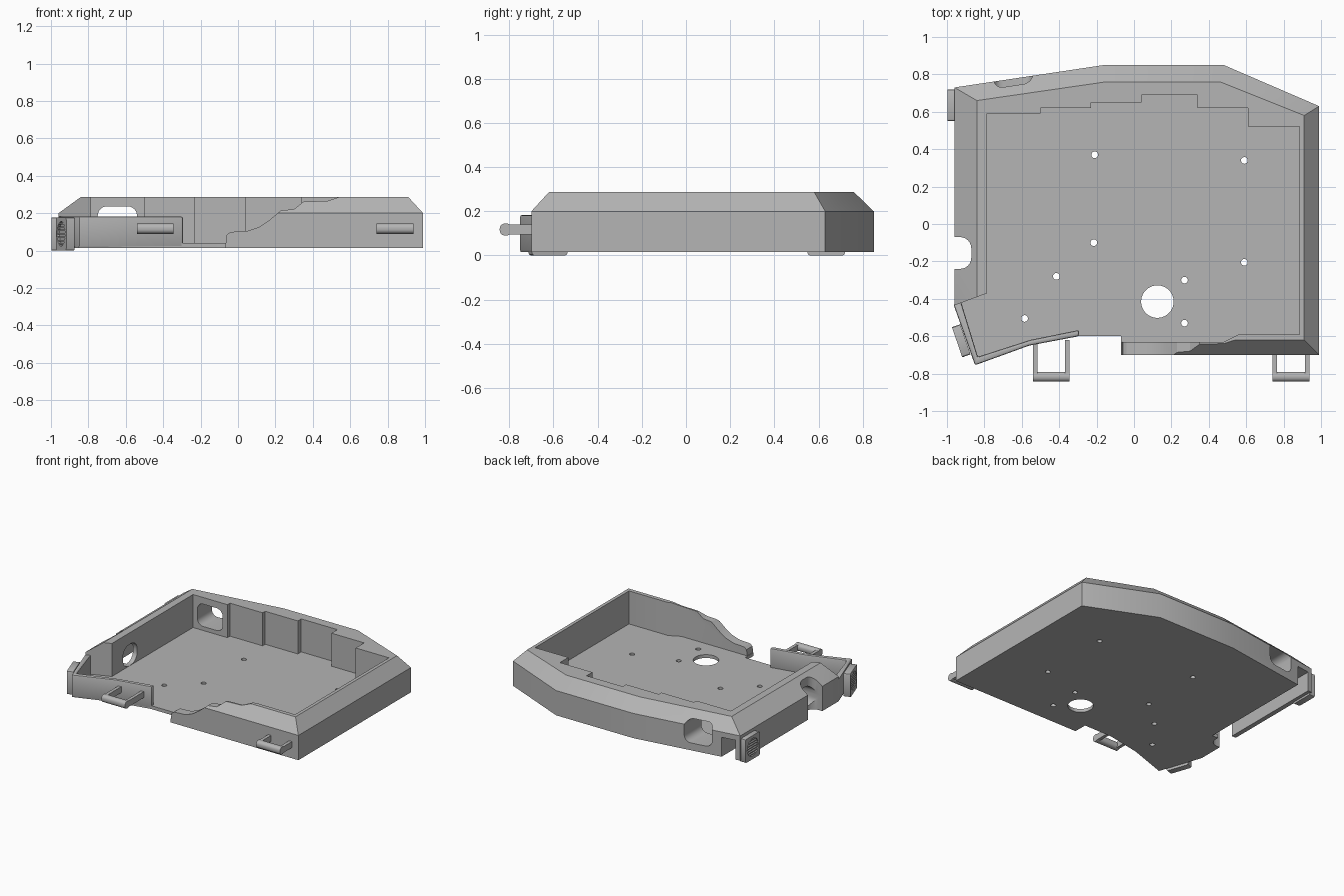
import bpy, bmesh, math
from mathutils import Matrix, Vector

if "Cube" in bpy.data.objects:
    bpy.data.objects.remove(bpy.data.objects["Cube"], do_unlink=True)

grey = bpy.data.materials.new("plain grey")
grey.use_nodes = True
COLOR = (0.46, 0.46, 0.46, 1)
grey.diffuse_color = COLOR
grey.node_tree.nodes["Principled BSDF"].inputs["Base Color"].default_value = COLOR


def loft(name, rings):
    """Closed solid through rings of equal length."""
    bm = bmesh.new()
    vs = [[bm.verts.new(p) for p in r] for r in rings]
    n = len(vs[0])
    for a, b in zip(vs, vs[1:]):
        for i in range(n):
            j = (i + 1) % n
            bm.faces.new((a[i], a[j], b[j], b[i]))
    bm.faces.new(vs[0][::-1])
    bm.faces.new(vs[-1])
    bmesh.ops.recalc_face_normals(bm, faces=bm.faces)
    me = bpy.data.meshes.new(name)
    bm.to_mesh(me)
    bm.free()
    me.materials.append(grey)
    ob = bpy.data.objects.new(name, me)
    bpy.context.collection.objects.link(ob)
    return ob


def prism(name, pts, lo, hi, axis="z"):
    put = {"x": lambda p, t: (t, p[0], p[1]),
           "y": lambda p, t: (p[0], t, p[1]),
           "z": lambda p, t: (p[0], p[1], t)}[axis]
    return loft(name, [[put(p, t) for p in pts] for t in (lo, hi)])


def box(name, lo, hi):
    return prism(name, [(lo[0], lo[1]), (hi[0], lo[1]), (hi[0], hi[1]), (lo[0], hi[1])], lo[2], hi[2])


def circle(x, y, r, n=24):
    return [(x + r * math.cos(math.tau * i / n), y + r * math.sin(math.tau * i / n)) for i in range(n)]


def rounded(x0, y0, x1, y1, r, n=6):
    pts = []
    for k, (cx, cy) in enumerate([(x1 - r, y1 - r), (x0 + r, y1 - r), (x0 + r, y0 + r), (x1 - r, y0 + r)]):
        for i in range(n + 1):
            a = math.pi / 2 * (k + i / n)
            pts.append((cx + r * math.cos(a), cy + r * math.sin(a)))
    return pts


def bake(ob):
    bpy.context.view_layer.update()
    ev = ob.evaluated_get(bpy.context.evaluated_depsgraph_get())
    me = bpy.data.meshes.new_from_object(ev)
    ob.modifiers.clear()
    ob.data = me


def cut(ob, cutter):
    m = ob.modifiers.new("cut", "BOOLEAN")
    m.operation, m.solver, m.object = "DIFFERENCE", "EXACT", cutter
    bake(ob)
    bpy.data.objects.remove(cutter, do_unlink=True)


def bevel(ob, width, segments=2):
    m = ob.modifiers.new("bevel", "BEVEL")
    m.width, m.segments, m.limit_method = width, segments, "ANGLE"
    bake(ob)


# Tray body with sloped upper rim
outer = [(.99, -.7), (.99, .63), (.48, .85), (-.16, .85), (-.96, .73), (-.96, -.43),
         (-.85, -.75), (-.56, -.65), (-.3, -.6), (-.07, -.6), (-.07, -.7)]
rim = [(.91, -.62), (.91, .58), (.46, .76), (-.15, .76), (-.84, .66), (-.84, -.43),
       (-.8, -.68), (-.54, -.6), (-.3, -.57), (-.07, -.57), (-.07, -.62)]
body = loft("tray_body", [[(x, y, .015) for x, y in outer],
                          [(x, y, .2) for x, y in outer],
                          [(x, y, .287) for x, y in rim]])

# Stepped cavity, open at the front left
cavity = [(.885, -.59), (.885, .52), (.61, .52), (.61, .62), (.34, .62), (.34, .69), (.04, .69),
          (.04, .65), (-.23, .65), (-.23, .62), (-.5, .62), (-.5, .59), (-.785, .59),
          (-.785, -.37), (-1.1, -.487), (-1.1, -1), (-.065, -1), (-.065, -.63), (.48, -.63), (.56, -.59)]
cut(body, prism("cavity_cutter", cavity, .04, .5))

# Sweeping dip in the front wall
dip = [(-.2, .5), (-.2, .05), (-.065, .05), (-.06, .085), (-.04, .1), (.05, .105), (.11, .125),
       (.17, .165), (.23, .215), (.3, .222), (.35, .262), (.48, .266), (.55, .29), (.55, .5)]
cut(body, prism("dip_cutter", dip, -.9, -.55, "y"))

# Rear port, side arch, side notch and cable channel
cut(body, prism("port_cutter", rounded(-.75, .07, -.54, .237, .05), .5, 1, "y"))
cut(body, prism("arch_cutter", rounded(-.24, .042, -.07, .2, .07), -1.1, -.7, "x"))
cut(body, prism("notch_cutter", rounded(-1.1, -.24, -.87, -.07, .06), -.1, .5))
cut(body, box("channel_cutter", (-.925, -.15, -.1), (-.82, .9, .16)))

# Floor holes
cut(body, prism("large_hole_cutter", circle(.125, -.415, .087, 40), -.1, .1))
for x, y in [(-.21, .37), (.59, .34), (-.215, -.1), (-.415, -.28), (-.585, -.505),
             (.27, -.3), (.27, -.53), (.59, -.205)]:
    cut(body, prism("screw_hole_cutter", circle(x, y, .018, 16), -.1, .1))

# Low wall around the front left corner
wall = [(-.965, -.43), (-.85, -.755), (-.56, -.65), (-.295, -.6),
        (-.295, -.567), (-.555, -.62), (-.835, -.71), (-.925, -.415)]
low_wall = prism("low_front_wall", wall, .016, .183)
bevel(low_wall, .01)

# Front clip loops
for side, x0, x1, back in [("right", -.54, -.345, -.62), ("left", .74, .937, -.69)]:
    bar = prism(side + "_clip_bar", rounded(-.843, .09, -.79, .145, .024), x0, x1, "x")
    for k, x in enumerate((x0, x1 - .024)):
        box(f"{side}_clip_arm_{k + 1}", (x, -.81, .095), (x + .024, back, .14))


# Vented side plates, built facing -x then turned into place
def vent(name, place):
    parts = [prism(name + "_plate", rounded(-.085, 0, .085, .177, .012, 2), -.022, .025, "x")]
    cut(parts[0], prism("vent_cutter", circle(0, .09, .066), -.1, -.008, "x"))
    for i in range(-3, 4):
        z = .09 + i * .018
        half = math.sqrt(.066 ** 2 - (i * .018) ** 2)
        parts.append(box(f"{name}_slat_{i + 4}", (-.02, -half, z - .004), (-.005, half, z + .004)))
    for p in parts:
        p.data.transform(place)


vent("rear_vent", Matrix.Translation((-.975, .635, 0)))
direction = Vector((.11, -.32))
turn = math.atan2(direction.x, -direction.y)
vent("front_vent", Matrix.Translation((-.925, -.625, 0)) @ Matrix.Rotation(turn, 4, "Z"))

# Smooth shading with sharp edges kept
bpy.ops.object.select_all(action="DESELECT")
for ob in bpy.context.scene.objects:
    if ob.type == "MESH":
        ob.select_set(True)
        bpy.context.view_layer.objects.active = ob
bpy.ops.object.shade_smooth_by_angle(angle=math.radians(30))
